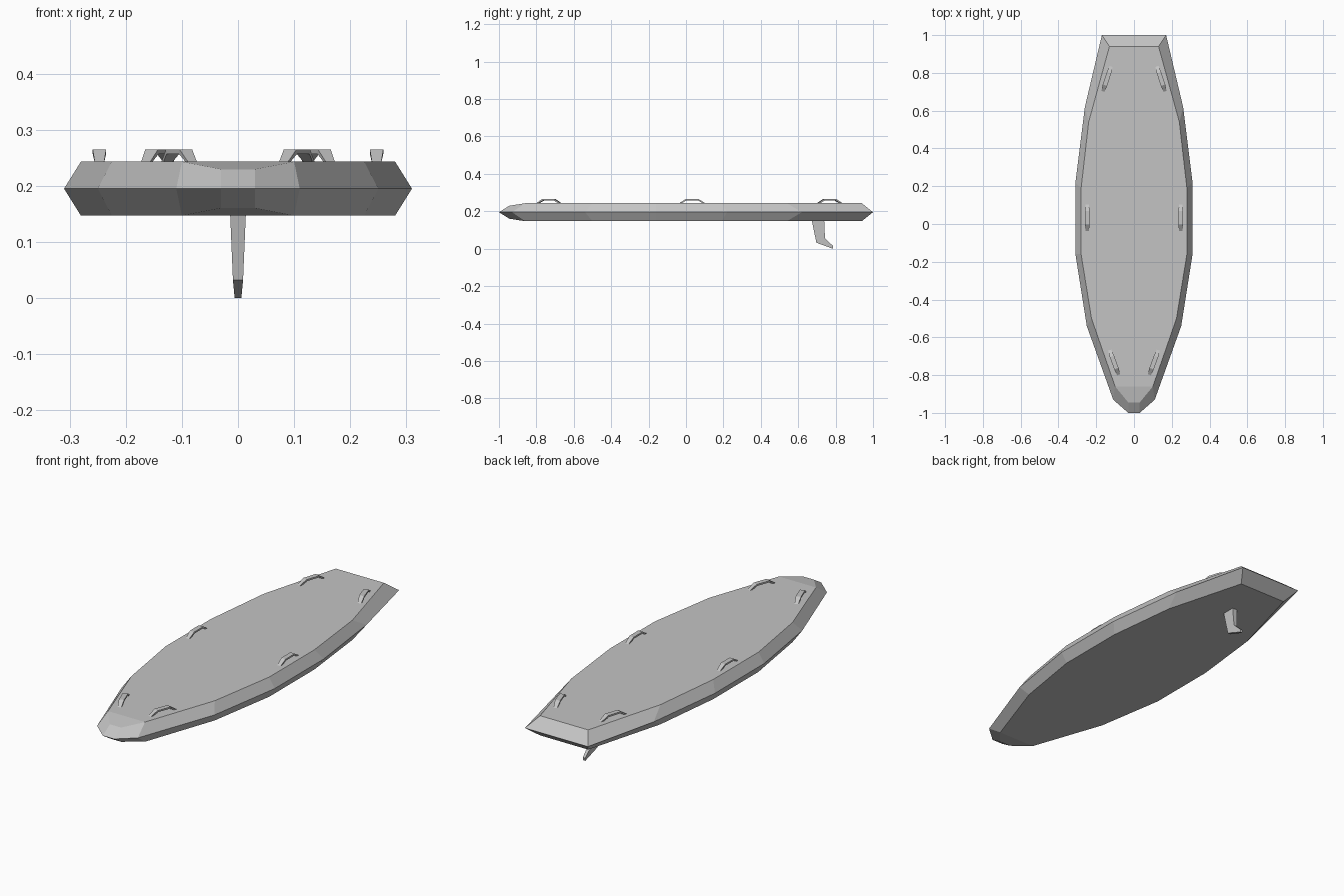
import bpy, bmesh, math
from mathutils import Matrix

if "Cube" in bpy.data.objects:
    bpy.data.objects.remove(bpy.data.objects["Cube"], do_unlink=True)

grey = bpy.data.materials.new("light_grey")
grey.use_nodes = True
grey.diffuse_color = (0.55, 0.55, 0.55, 1)
grey.node_tree.nodes["Principled BSDF"].inputs["Base Color"].default_value = (0.55, 0.55, 0.55, 1)


def finish(name, bm):
    bmesh.ops.recalc_face_normals(bm, faces=bm.faces)
    mesh = bpy.data.meshes.new(name)
    bm.to_mesh(mesh)
    bm.free()
    mesh.materials.append(grey)
    obj = bpy.data.objects.new(name, mesh)
    bpy.context.collection.objects.link(obj)
    return obj


def loft(bm, rings):
    """Quads between consecutive closed rings."""
    for a, b in zip(rings, rings[1:]):
        n = len(a)
        for i in range(n):
            j = (i + 1) % n
            bm.faces.new((a[i], a[j], b[j], b[i]))


# Board: half outlines from nose to tail, for the rail and the deck edge
MID, HALF = 0.195, 0.048
rail = [(0.03, -1.0), (0.11, -0.93), (0.25, -0.54), (0.31, -0.16),
        (0.31, 0.22), (0.26, 0.62), (0.17, 1.0)]
edge = [(0.03, -0.945), (0.10, -0.86), (0.225, -0.5), (0.28, -0.16),
        (0.28, 0.19), (0.24, 0.54), (0.13, 0.94)]

bm = bmesh.new()


def outline_ring(half, lift):
    pts = [(x, y, i) for i, (x, y) in enumerate(half)]
    pts += [(-x, y, i) for x, y, i in reversed(pts)]
    # the nose end is a little thinner than the rest
    return [bm.verts.new((x, y, MID + lift * (0.72 if i == 0 else 1))) for x, y, i in pts]


bottom, middle, top = (outline_ring(edge, -HALF), outline_ring(rail, 0),
                       outline_ring(edge, HALF))
loft(bm, [bottom, middle, top])
for ring in (bottom, top):
    for i in range(len(edge) - 1):
        bm.faces.new((ring[i], ring[i + 1], ring[-2 - i], ring[-1 - i]))
finish("board", bm)

# Fin: swept profile whose thickness tapers towards the tip
bm = bmesh.new()
sections = [((0.673, 0.15), (0.739, 0.15), 0.014),
            ((0.697, 0.032), (0.743, 0.055), 0.009),
            ((0.785, 0.0), (0.787, 0.014), 0.006)]
rings = []
for (y0, z0), (y1, z1), w in sections:
    rings.append([bm.verts.new(p) for p in
                  ((-w, y0, z0), (w, y0, z0), (w, y1, z1), (-w, y1, z1))])
loft(bm, rings)
bm.faces.new(rings[0])
bm.faces.new(rings[-1])
finish("fin", bm)


# Handles: faceted strap arches, wider across the top
def handle(name, x, y, angle):
    bm = bmesh.new()
    rings = []
    for s, inner_s, z_out, z_in, w in ((-0.074, -0.062, 0.24, 0.24, 0.008),
                                       (-0.035, -0.032, 0.265, 0.257, 0.012),
                                       (0.035, 0.032, 0.265, 0.257, 0.012),
                                       (0.074, 0.062, 0.24, 0.24, 0.008)):
        rings.append([bm.verts.new(p) for p in
                      ((-w, s, z_out), (w, s, z_out), (w, inner_s, z_in), (-w, inner_s, z_in))])
    loft(bm, rings)
    bm.faces.new(rings[0])
    bm.faces.new(rings[-1])
    bm.transform(Matrix.Translation((x, y, 0)) @ Matrix.Rotation(math.radians(angle), 4, "Z"))
    finish(name, bm)


for place, x, y, angle in (("front", 0.105, -0.733, -20), ("middle", 0.247, 0.033, 0),
                           ("rear", 0.143, 0.768, 18)):
    for side, sign in (("left", 1), ("right", -1)):
        handle(f"{place}_{side}_handle", sign * x, y, sign * angle)
